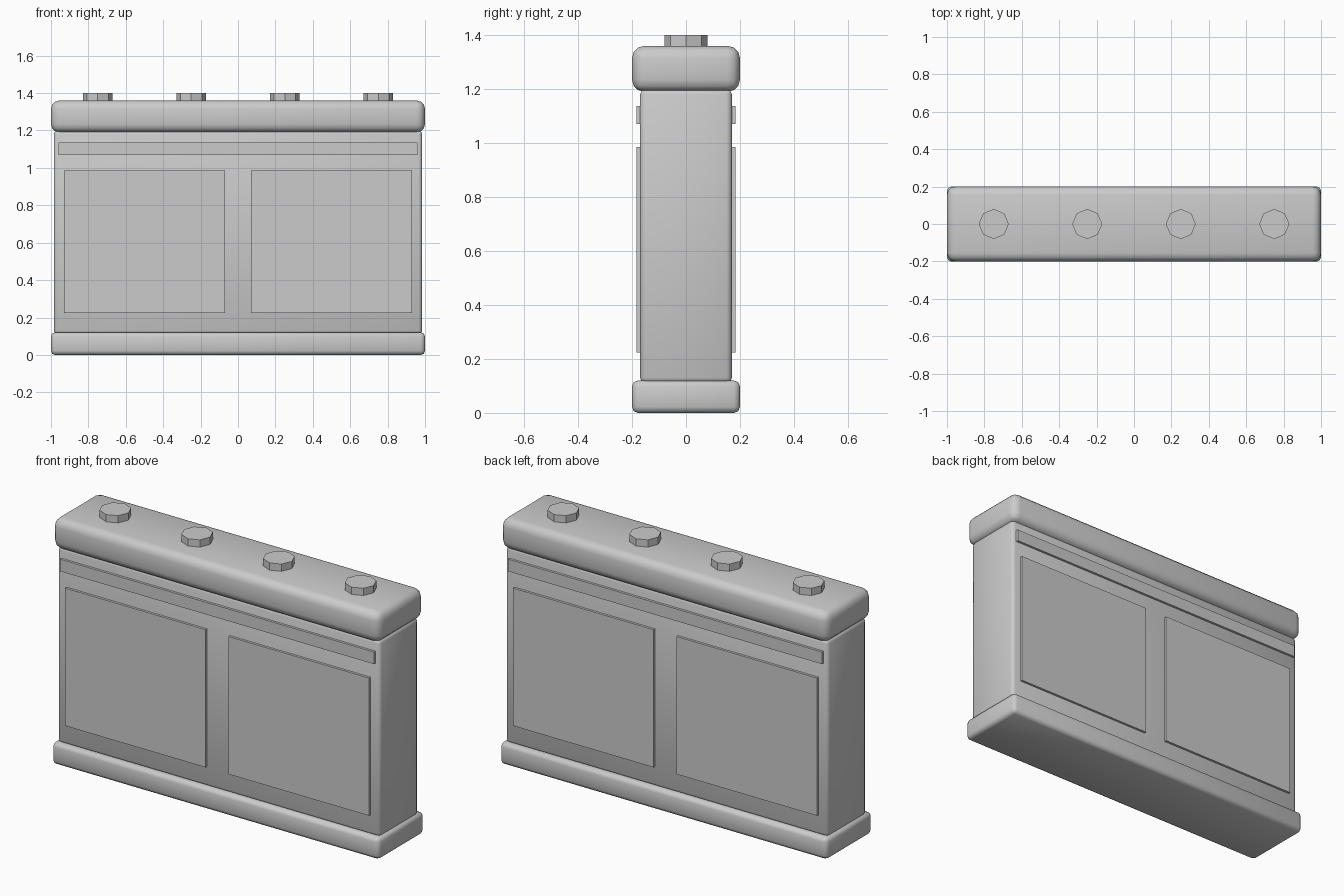
import bpy, math

if "Cube" in bpy.data.objects:
    bpy.data.objects.remove(bpy.data.objects["Cube"])

grey = bpy.data.materials.new("light_grey")
grey.diffuse_color = (0.6, 0.6, 0.6, 1)
grey.use_nodes = True
grey.node_tree.nodes["Principled BSDF"].inputs["Base Color"].default_value = grey.diffuse_color


def box(name, x, y, z, bevel=0.0, segments=2):
    """Box from (min, max) ranges, with optional rounded edges."""
    bpy.ops.mesh.primitive_cube_add(size=1, location=[(r[0] + r[1]) / 2 for r in (x, y, z)])
    ob = bpy.context.object
    ob.name = name
    ob.scale = [r[1] - r[0] for r in (x, y, z)]
    bpy.ops.object.transform_apply(location=False, rotation=False, scale=True)
    ob.data.materials.append(grey)
    if bevel:
        mod = ob.modifiers.new("rounded_edges", 'BEVEL')
        mod.width = bevel
        mod.segments = segments
        bpy.ops.object.modifier_apply(modifier=mod.name)
        bpy.ops.object.shade_smooth_by_angle(angle=math.radians(50))
    return ob


# Main slab with its footing and top rail
box("wall_body", (-0.985, 0.985), (-0.17, 0.17), (0.11, 1.20), 0.02)
box("base_rail", (-1, 1), (-0.2, 0.2), (0, 0.12), 0.022)
box("top_rail", (-1, 1), (-0.2, 0.2), (1.19, 1.36), 0.045, 3)

# Raised trim strip and two panels on each face
for side, s in (("front", -1), ("back", 1)):
    depth = sorted((s * 0.16, s * 0.183))
    box(f"trim_strip_{side}", (-0.96, 0.96), depth, (1.07, 1.137))
    for end, c in (("left", -0.5), ("right", 0.5)):
        box(f"panel_{side}_{end}", (c - 0.43, c + 0.43), depth, (0.224, 0.985))

# Octagonal studs along the top
for i in range(4):
    bpy.ops.mesh.primitive_cylinder_add(vertices=8, radius=0.08, depth=0.06,
                                        location=(-0.75 + 0.5 * i, 0, 1.37))
    stud = bpy.context.object
    stud.name = f"top_stud_{i + 1}"
    stud.data.materials.append(grey)
